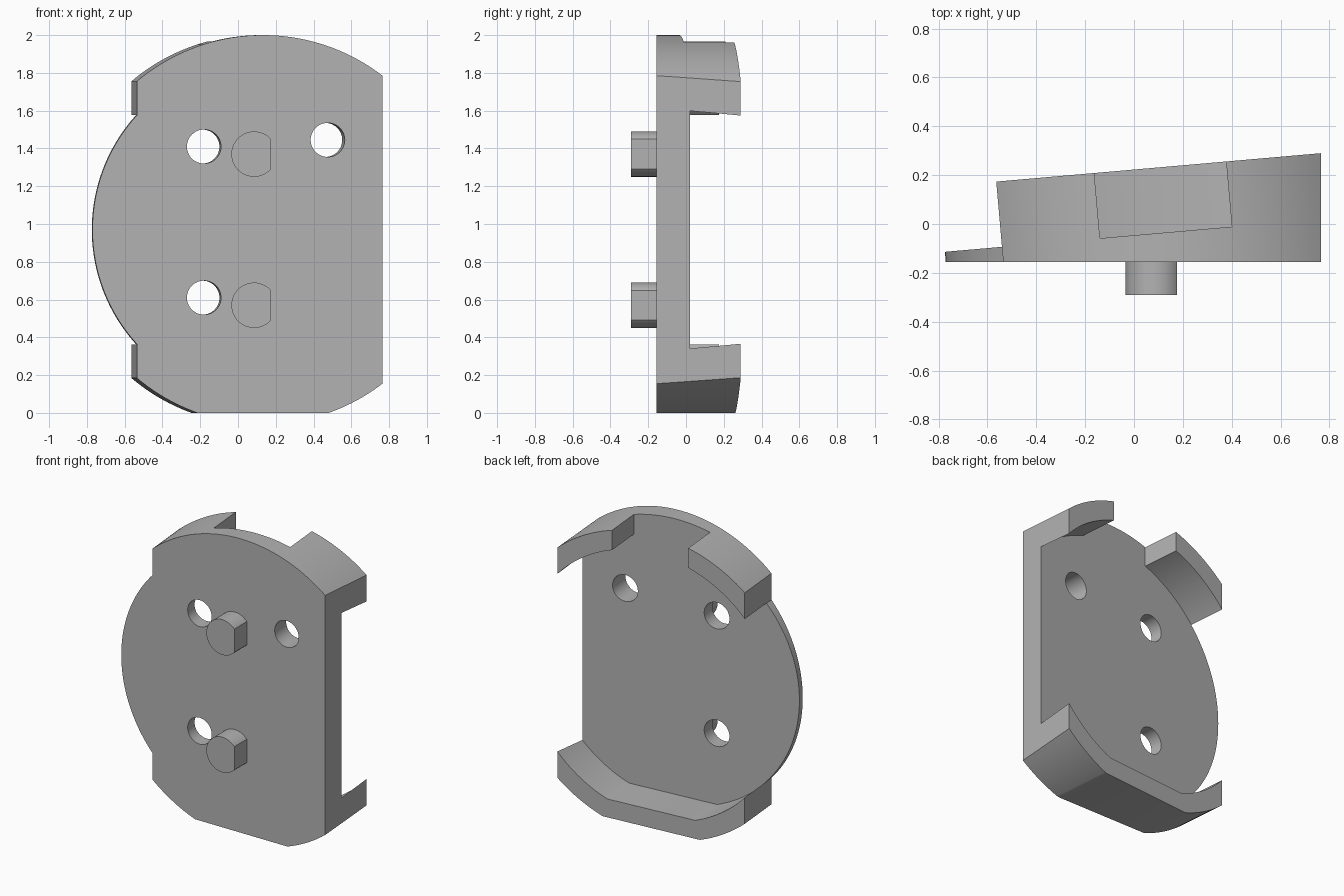
import bpy, bmesh, math
from mathutils import Matrix, Vector

cube = bpy.data.objects.get("Cube")
if cube:
    bpy.data.objects.remove(cube, do_unlink=True)

FRONT = -0.155          # front plane
RIGHT = 0.765           # flat side
FLOOR, RIM = 0.12, 0.388  # heights along the tilted axis
CENTRE = Vector((0.133, FRONT, 0.97))
TILT = Matrix.Translation(CENTRE) @ Matrix.Rotation(math.radians(5), 4, 'Z')
LAY = Matrix.Rotation(math.radians(-90), 4, 'X')

grey = bpy.data.materials.new("plain_grey")
grey.use_nodes = True
colour = (0.45, 0.45, 0.45, 1)
grey.diffuse_color = colour
grey.node_tree.nodes["Principled BSDF"].inputs["Base Color"].default_value = colour


def clip(bm, point, outward):
    """Cut away everything beyond a plane and cap the opening."""
    geom = bm.verts[:] + bm.edges[:] + bm.faces[:]
    cut = bmesh.ops.bisect_plane(bm, geom=geom, dist=1e-5, plane_co=point,
                                 plane_no=outward, clear_outer=True)
    edges = [e for e in cut["geom_cut"] if isinstance(e, bmesh.types.BMEdge)]
    bmesh.ops.holes_fill(bm, edges=edges, sides=0)


def finish(bm, name):
    bmesh.ops.recalc_face_normals(bm, faces=bm.faces)
    mesh = bpy.data.meshes.new(name)
    bm.to_mesh(mesh)
    bm.free()
    mesh.materials.append(grey)
    ob = bpy.data.objects.new(name, mesh)
    bpy.context.collection.objects.link(ob)
    return ob


def drum(name, radius, near, far, frame=TILT, at=(0, 0), cuts=(), sides=160):
    """Cylinder along the frame's y axis, trimmed by planes."""
    bm = bmesh.new()
    place = frame @ Matrix.Translation((at[0], (near + far) / 2, at[1])) @ LAY
    bmesh.ops.create_cone(bm, cap_ends=True, segments=sides, radius1=radius,
                          radius2=radius, depth=far - near, matrix=place)
    for point, outward in cuts:
        clip(bm, Vector(point), Vector(outward))
    return finish(bm, name)


def combine(target, tool, operation):
    mod = target.modifiers.new(tool.name, 'BOOLEAN')
    mod.operation, mod.object, mod.solver = operation, tool, 'EXACT'
    bpy.context.view_layer.objects.active = target
    bpy.ops.object.modifier_apply(modifier=mod.name)
    bpy.data.objects.remove(tool, do_unlink=True)


def smooth(ob):
    bpy.ops.object.select_all(action='DESELECT')
    ob.select_set(True)
    bpy.context.view_layer.objects.active = ob
    bpy.ops.object.shade_smooth_by_angle(angle=math.radians(25))


# Outer shell: tilted drum trimmed on four sides
trims = [((0, FRONT, 0), (0, -1, 0)), ((RIGHT, 0, 0), (1, 0, 0))]
left_end = (TILT @ Vector((-0.6655, 0, 0)), TILT.to_3x3() @ Vector((-1, 0, 0)))
body = drum("housing", 1.03, -0.3, RIM,
            cuts=trims + [left_end, ((0, 0, 0), (0, 0, -1))])

# Base disc that bulges past the left end
combine(body, drum("base_disc", 0.9, -0.3, 0.25, cuts=trims), 'UNION')

# Round pocket with a flat bottom
pocket = drum("pocket_cutter", 0.901, FLOOR, 0.6, cuts=[((0, 0, 0.125), (0, 0, -1))])
combine(body, pocket, 'DIFFERENCE')

# Notch through the top rim
bm = bmesh.new()
bmesh.ops.create_cube(bm, size=1, matrix=TILT @ Matrix.Translation((0.008, FLOOR + 0.25, 0.9))
                      @ Matrix.Diagonal((0.542, 0.5, 0.6, 1)))
combine(body, finish(bm, "notch_cutter"), 'DIFFERENCE')

# Screw holes, parallel to the tilted axis
for x, z in ((-0.18, 1.41), (-0.18, 0.61), (0.475, 1.445)):
    u = (x - CENTRE.x) * math.cos(math.radians(5))
    hole = drum("hole_cutter", 0.09, -0.3, 0.5, at=(u, z - CENTRE.z), sides=64)
    combine(body, hole, 'DIFFERENCE')
smooth(body)

# Front pegs with one flat side
for name, z in (("upper_peg", 1.37), ("lower_peg", 0.57)):
    smooth(drum(name, 0.12, -0.29, FRONT + 0.003, frame=Matrix(), at=(0.085, z),
                cuts=[((0.175, 0, 0), (1, 0, 0))], sides=64))
